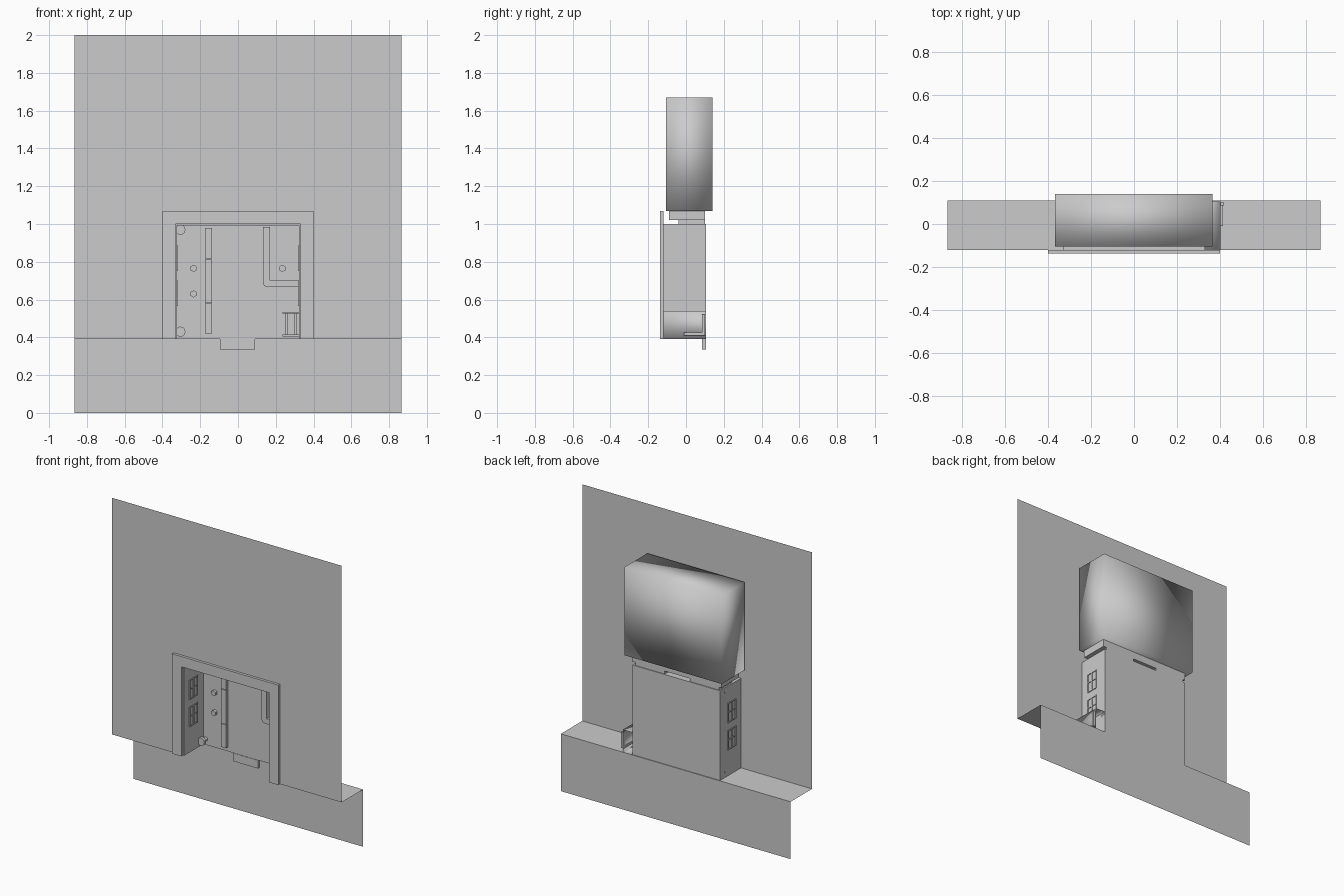
import bpy, bmesh, math
from mathutils import Matrix, Vector

old = bpy.data.objects.get("Cube")
if old:
    bpy.data.objects.remove(old, do_unlink=True)

grey = bpy.data.materials.new("plain_grey")
grey.use_nodes = True
grey.diffuse_color = (0.6, 0.6, 0.6, 1)
grey.node_tree.nodes["Principled BSDF"].inputs["Base Color"].default_value = (0.6, 0.6, 0.6, 1)


def finish(name, bm, smooth=False):
    mesh = bpy.data.meshes.new(name)
    for f in bm.faces:
        f.smooth = smooth
    bm.to_mesh(mesh)
    bm.free()
    mesh.materials.append(grey)
    obj = bpy.data.objects.new(name, mesh)
    bpy.context.collection.objects.link(obj)
    return obj


def add_box(bm, x, y, z):
    centre = Vector(((x[0] + x[1]) / 2, (y[0] + y[1]) / 2, (z[0] + z[1]) / 2))
    size = (x[1] - x[0], y[1] - y[0], z[1] - z[0], 1)
    bmesh.ops.create_cube(bm, size=1, matrix=Matrix.Translation(centre) @ Matrix.Diagonal(size))


def boxes(name, *parts, smooth=False):
    bm = bmesh.new()
    for p in parts:
        add_box(bm, *p)
    return finish(name, bm, smooth)


def sheet(name, points, place, push=None):
    """Flat polygon, optionally extruded by a vector."""
    bm = bmesh.new()
    face = bm.faces.new([bm.verts.new(place(a, b)) for a, b in points])
    if push:
        new = bmesh.ops.extrude_face_region(bm, geom=[face])["geom"]
        moved = [g for g in new if isinstance(g, bmesh.types.BMVert)]
        bmesh.ops.translate(bm, verts=moved, vec=push)
        bmesh.ops.recalc_face_normals(bm, faces=bm.faces)
    return finish(name, bm)


def arch(outer, inner, low, mid, high):
    return [(-outer, low), (-outer, high), (outer, high), (outer, low),
            (inner, low), (inner, mid), (-inner, mid), (-inner, low)]


W, FRONT, BACK, FLOOR = 0.865, -0.12, 0.11, 0.39
IN, TOP = 0.33, 1.0

# Thin stepped wall with an opening
sheet("upper_wall", arch(W, IN, FLOOR, TOP, 2.0), lambda a, b: (a, FRONT, b))
sheet("wall_ledge", arch(W, IN, FRONT, 0.105, BACK), lambda a, b: (a, b, FLOOR))
sheet("lower_wall", [(-W, 0), (W, 0), (W, FLOOR), (-W, FLOOR)], lambda a, b: (a, BACK, b))

# Frame around the opening
sheet("opening_frame", arch(0.4, IN, FLOOR, TOP, 1.07),
      lambda a, b: (a, -0.138, b), (0, 0.018, 0))

# Recessed cabinet, open at front and bottom
boxes("cabinet_back", ((-IN, IN), (0.088, 0.105), (FLOOR, TOP)))
boxes("cabinet_top", ((-IN, IN), (FRONT, 0.105), (0.992, TOP)))
boxes("bottom_tab", ((-0.095, 0.09), (0.085, 0.105), (0.335, FLOOR)))
for side, s in (("right", -1), ("left", 1)):
    outer, inner = s * IN, s * (IN - 0.008)
    boxes(side + "_cabinet_side", (sorted((outer, inner)), (FRONT, 0.105), (FLOOR, TOP)))
    # Window frames with crossbars on each side panel
    x = sorted((s * (IN + 0.005), s * (IN - 0.013)))
    for level, z in (("upper", 0.75), ("lower", 0.565)):
        y0, y1, t, h = -0.065, 0.025, 0.007, 0.135
        ym = (y0 + y1) / 2
        bars = [(x, (y, y + t), (z, z + h)) for y in (y0, ym - t / 2, y1 - t)]
        bars += [(x, (y0, y1), (v, v + t)) for v in (z, z + h / 2, z + h - t)]
        boxes(f"{side}_{level}_window", *bars)

# Side bay, open toward the back
bay = bmesh.new()
add_box(bay, (IN, 0.402), (FRONT, 0.105), (FLOOR, 0.54))
rear = [f for f in bay.faces if f.calc_center_median().y > 0.1]
bmesh.ops.delete(bay, geom=rear, context="FACES_ONLY")
finish("side_bay", bay, smooth=True)
boxes("bay_bracket", ((0.4, 0.418), (0.085, 0.1), (0.41, 0.52)),
      ((0.4, 0.412), (-0.01, 0.1), (0.41, 0.425)))

# Vertical bar and elbow duct on the cabinet back
boxes("vertical_bar", *[((-0.175, -0.137), (0.065, 0.09), z)
                        for z in ((0.42, 0.578), (0.582, 0.813), (0.817, 0.98))])
bend = [(0.155 + 0.02 * math.cos(a) - 0.002, 0.687 + 0.02 * math.sin(a))
        for a in (math.pi + i * math.pi / 8 for i in range(5))]
sheet("elbow_duct", [(0.17, 0.985), (0.133, 0.985)] + bend
      + [(0.32, 0.667), (0.32, 0.702), (0.17, 0.702)],
      lambda a, b: (a, 0.065, b), (0, 0.025, 0))

# Hexagonal bolts and round corner knobs
def peg(name, x, z, stages, sides):
    bm = bmesh.new()
    for radius, y0, y1 in stages:
        m = Matrix.Translation((x, (y0 + y1) / 2, z)) @ Matrix.Rotation(math.pi / 2, 4, "X")
        bmesh.ops.create_cone(bm, cap_ends=True, segments=sides, radius1=radius,
                              radius2=radius, depth=y1 - y0, matrix=m)
    finish(name, bm)

for i, (x, z) in enumerate(((-0.235, 0.765), (-0.235, 0.63), (0.235, 0.765))):
    peg(f"bolt_{i + 1}", x, z, [(0.019, 0.07, 0.09)], 6)
for name, z in (("upper", 0.97), ("lower", 0.43)):
    peg(name + "_knob", -0.305, z, [(0.014, 0.055, 0.09), (0.027, 0.035, 0.055)], 12)

# Small rack in the lower corner
boxes("corner_rack", *[((0.235, 0.322), (0.05, 0.09), z) for z in ((0.405, 0.415), (0.525, 0.535))],
      *[((x, x + 0.012), (0.06, 0.085), (0.415, 0.525)) for x in (0.25, 0.297)])

# Tank above the cabinet with its rim and feet
boxes("tank", ((-0.367, 0.365), (-0.105, 0.14), (1.07, 1.67)), smooth=True)
boxes("tank_rim", ((-0.337, 0.337), (-0.09, 0.1), (1.02, 1.07)))
boxes("tank_feet", *[((c - 0.11, c + 0.11), (-0.04, 0.1), (TOP, 1.02)) for c in (-0.21, 0.2)])
